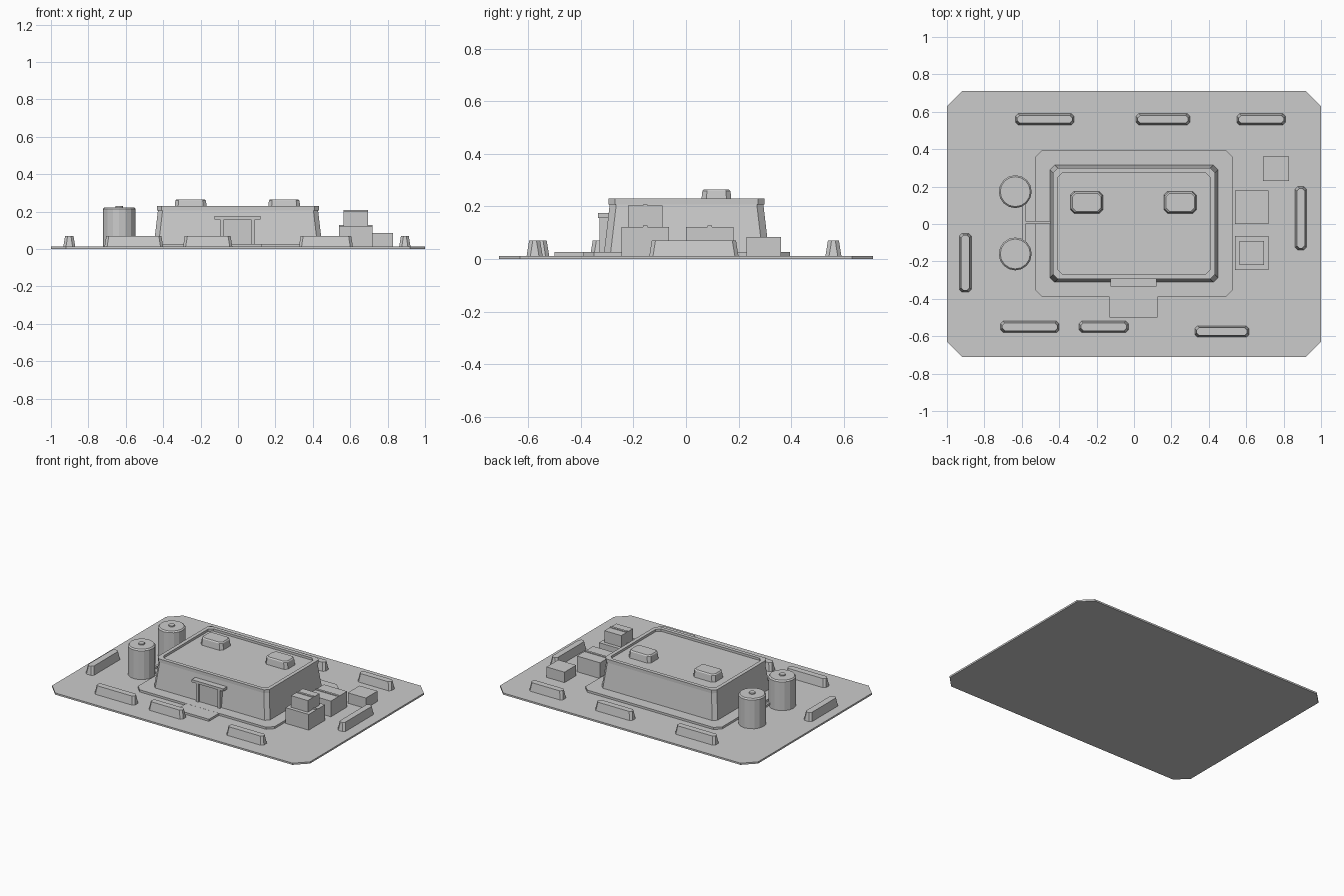
import bpy
import bmesh

if "Cube" in bpy.data.objects:
    bpy.data.objects.remove(bpy.data.objects["Cube"])

grey = bpy.data.materials.new("plain grey")
grey.use_nodes = True
grey.diffuse_color = (0.6, 0.6, 0.6, 1)
grey.node_tree.nodes["Principled BSDF"].inputs["Base Color"].default_value = (0.6, 0.6, 0.6, 1)


def finish(name, bm):
    bmesh.ops.recalc_face_normals(bm, faces=bm.faces)
    mesh = bpy.data.meshes.new(name)
    bm.to_mesh(mesh)
    bm.free()
    mesh.materials.append(grey)
    obj = bpy.data.objects.new(name, mesh)
    bpy.context.collection.objects.link(obj)
    return obj


def outline(x0, x1, y0, y1, c):
    """Rectangle with chamfered corners (plain when c is 0)."""
    if c == 0:
        return [(x0, y0), (x1, y0), (x1, y1), (x0, y1)]
    return [(x0 + c, y0), (x1 - c, y0), (x1, y0 + c), (x1, y1 - c),
            (x1 - c, y1), (x0 + c, y1), (x0, y1 - c), (x0, y0 + c)]


def loft(name, x0, x1, y0, y1, chamfer, levels):
    """Stack of outlines; each level is (height, inset)."""
    bm = bmesh.new()
    rings = []
    for z, inset in levels:
        pts = outline(x0 + inset, x1 - inset, y0 + inset, y1 - inset, chamfer)
        rings.append([bm.verts.new((x, y, z)) for x, y in pts])
    n = len(rings[0])
    for a, b in zip(rings, rings[1:]):
        for i in range(n):
            j = (i + 1) % n
            bm.faces.new((a[i], a[j], b[j], b[i]))
    bm.faces.new(rings[0][::-1])
    bm.faces.new(rings[-1])
    return finish(name, bm)


def box(name, x0, x1, y0, y1, z0, z1):
    return loft(name, x0, x1, y0, y1, 0, [(z0, 0), (z1, 0)])


def lathe(name, x, y, profile, sides=16):
    """Round solid from (radius, height) pairs."""
    bm = bmesh.new()
    bottom = bmesh.ops.create_circle(bm, cap_ends=True, segments=sides, radius=profile[0][0])
    bmesh.ops.translate(bm, verts=bottom["verts"], vec=(x, y, profile[0][1]))
    face = bm.faces[:][0]
    for (r0, z0), (r1, z1) in zip(profile, profile[1:]):
        face = bmesh.ops.extrude_face_region(bm, geom=[face])["geom"]
        verts = [g for g in face if isinstance(g, bmesh.types.BMVert)]
        face = [g for g in face if isinstance(g, bmesh.types.BMFace)][0]
        for v in verts:
            v.co.x = x + (v.co.x - x) * r1 / r0
            v.co.y = y + (v.co.y - y) * r1 / r0
            v.co.z = z1
    # Remove buried faces left by extruding
    inner = [f for f in bm.faces if len(f.verts) == sides and f is not face]
    inner = [f for f in inner if f.calc_center_median().z > profile[0][1] + 0.001]
    bmesh.ops.delete(bm, geom=inner, context="FACES_ONLY")
    obj = finish(name, bm)
    return obj


GROUND = 0.012

# Ground pad, foundation and entrance path
loft("ground_pad", -1, 1, -0.71, 0.71, 0.08, [(0, 0), (GROUND, 0)])
loft("foundation", -0.53, 0.53, -0.39, 0.395, 0.04, [(0.008, 0), (0.027, 0)])
box("entrance_path", -0.13, 0.125, -0.5, -0.38, 0.008, 0.0265)

# Main building: sloping walls, parapet and sunken roof
loft("building", -0.45, 0.45, -0.312, 0.316, 0.025,
     [(0.02, 0), (0.207, 0.022), (0.207, 0.017), (0.23, 0.017),
      (0.23, 0.043), (0.214, 0.043)])

# Roof units
for side, x in (("right", -0.253), ("left", 0.247)):
    loft("roof_unit_" + side, x - 0.087, x + 0.087, 0.057, 0.174, 0.018,
         [(0.21, 0), (0.258, 0.005), (0.265, 0.011)])

# Doorway
box("door", -0.078, 0.072, -0.318, -0.28, 0.02, 0.158)
for side, x in (("right", -0.085), ("left", 0.08)):
    box("door_post_" + side, x - 0.01, x + 0.01, -0.328, -0.28, 0.02, 0.158)
box("door_canopy", -0.125, 0.12, -0.335, -0.28, 0.157, 0.175)

# Storage tanks and the pipes between them
for place, y in (("back", 0.173), ("front", -0.16)):
    lathe("tank_" + place, -0.635, y,
          [(0.088, 0.008), (0.088, 0.213), (0.08, 0.222), (0.02, 0.222), (0.02, 0.23)])
box("tank_pipe", -0.595, -0.58, -0.12, 0.12, 0.03, 0.045)
box("supply_pipe", -0.58, -0.43, 0.0, 0.015, 0.03, 0.045)

# Crates with a strap over the top
crates = {
    "front_crate": (0.54, 0.72, -0.245, -0.065, 0.008, 0.122),
    "stacked_crate": (0.565, 0.695, -0.22, -0.09, 0.12, 0.203),
    "middle_crate": (0.54, 0.72, 0.0, 0.18, 0.008, 0.122),
    "back_crate": (0.69, 0.83, 0.23, 0.36, 0.008, 0.085),
}
for name, (x0, x1, y0, y1, z0, z1) in crates.items():
    box(name, x0, x1, y0, y1, z0, z1)
    if name != "back_crate":
        mid = (y0 + y1) / 2
        box(name + "_strap", x0, x1, mid - 0.008, mid + 0.008, z1 - 0.005, z1 + 0.005)

# Barriers around the edge: centre and size
barriers = [
    (-0.477, 0.56, 0.315, 0.062), (0.155, 0.56, 0.29, 0.062), (0.68, 0.56, 0.262, 0.062),
    (-0.557, -0.55, 0.315, 0.062), (-0.162, -0.55, 0.265, 0.062), (0.47, -0.575, 0.29, 0.062),
    (-0.902, -0.207, 0.065, 0.315), (0.892, 0.03, 0.062, 0.34),
]
for i, (x, y, w, d) in enumerate(barriers, 1):
    loft(f"barrier_{i}", x - w / 2, x + w / 2, y - d / 2, y + d / 2, 0.014,
         [(0.008, 0), (0.07, 0.01)])
